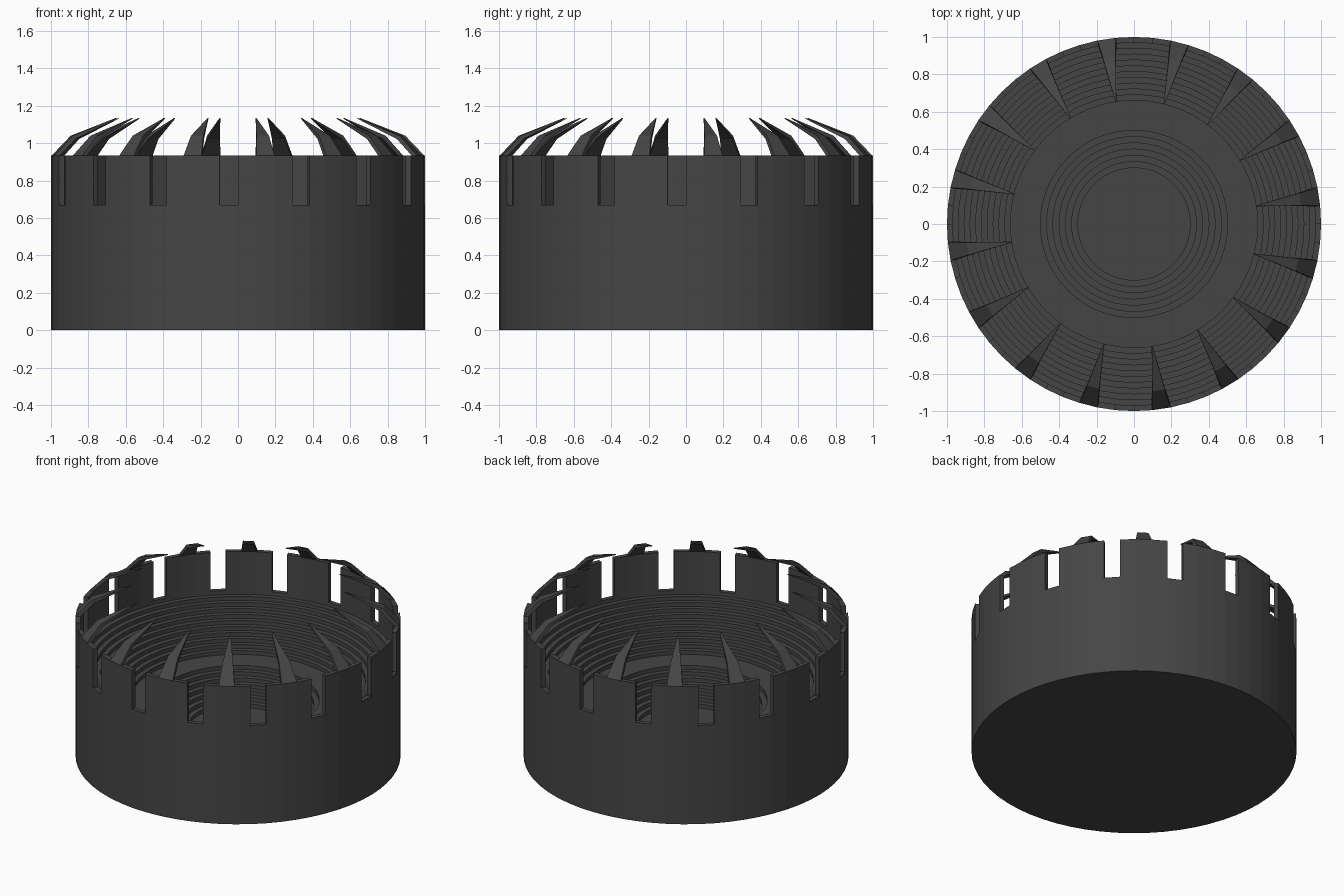
import bpy, bmesh
from math import sin, cos, pi, tau
from mathutils import Matrix, Vector

if "Cube" in bpy.data.objects:
    bpy.data.objects.remove(bpy.data.objects["Cube"], do_unlink=True)

SEGMENTS = 64
BAYS = 16
STEP = tau / SEGMENTS
WALL_IN, LEDGE, RIM = 0.97, 0.67, 0.935
DECK, FIELD = 0.38, 0.19

grey = bpy.data.materials.new("dark_grey")
grey.use_nodes = True
grey.diffuse_color = (0.06, 0.06, 0.06, 1)
grey.node_tree.nodes["Principled BSDF"].inputs["Base Color"].default_value = grey.diffuse_color


def polar(r, angle, z):
    """Point at an angle measured from the front, turning towards +x."""
    return Vector((r * sin(angle), -r * cos(angle), z))


def to_mesh(bm, name):
    bmesh.ops.remove_doubles(bm, verts=bm.verts, dist=0.0001)
    bmesh.ops.recalc_face_normals(bm, faces=bm.faces)
    mesh = bpy.data.meshes.new(name)
    bm.to_mesh(mesh)
    bm.free()
    mesh.materials.append(grey)
    return mesh


def place(mesh, name, angle=0):
    obj = bpy.data.objects.new(name, mesh)
    obj.rotation_euler.z = angle
    bpy.context.collection.objects.link(obj)


def terrace(r0, z0, r1, z1, rows):
    """Stepped profile running inward and down: drop, tread, ..., drop."""
    points = [(r0, z0)]
    rise = (z0 - z1) / (rows + 1)
    run = (r0 - r1) / rows
    for i in range(rows + 1):
        r, z = r0 - i * run, z0 - (i + 1) * rise
        points.append((r, z))
        if i < rows:
            points.append((r - run, z))
    return points


def lathe(profile, name):
    bm = bmesh.new()
    verts = [bm.verts.new(polar(r, 0, z)) for r, z in profile]
    edges = [bm.edges.new(pair) for pair in zip(verts, verts[1:])]
    bmesh.ops.spin(bm, geom=verts + edges, cent=(0, 0, 0), axis=(0, 0, 1),
                   angle=tau, steps=SEGMENTS)
    return to_mesh(bm, name)


def skin_rings(rings, name):
    """Skin a run of equal cross-sections and cap both ends."""
    bm = bmesh.new()
    loops = [[bm.verts.new(p) for p in ring] for ring in rings]
    count = len(loops[0])
    for a, b in zip(loops, loops[1:]):
        for i in range(count):
            j = (i + 1) % count
            bm.faces.new((a[i], a[j], b[j], b[i]))
    bm.faces.new(loops[0])
    bm.faces.new(loops[-1])
    return to_mesh(bm, name)


# Drum with upper terraces, flat deck, lower terraces and field
profile = [(0, 0), (1, 0), (1, LEDGE)]
profile += terrace(WALL_IN, LEDGE, 0.66, DECK, 10)
profile += terrace(0.5, DECK, 0.3, FIELD, 6)
profile.append((0, FIELD))
place(lathe(profile, "bowl"), "bowl")

# Parapet panel: three facets wide, leaving a one-facet gap
panel = skin_rings([[polar(1, k * STEP, LEDGE), polar(1, k * STEP, RIM),
                     polar(WALL_IN, k * STEP, RIM), polar(WALL_IN, k * STEP, LEDGE)]
                    for k in range(4)], "parapet_panel")


# Bent spike: tapers from the middle facet towards the centre
def spike_section(r_out, z_out, r_in, z_in, width):
    middle = 1.5 * STEP
    side = width / 2
    return [polar(r_out, middle - side / r_out, z_out), polar(r_out, middle + side / r_out, z_out),
            polar(r_in, middle + side / r_in, z_in), polar(r_in, middle - side / r_in, z_in)]


spike = skin_rings([spike_section(1, RIM, WALL_IN, RIM, STEP),
                    spike_section(0.9, 1.04, 0.885, 1.022, 0.068),
                    spike_section(0.66, 1.135, 0.658, 1.131, 0.004)], "roof_spike")

for bay in range(BAYS):
    turn = bay * tau / BAYS
    place(panel, f"parapet_panel_{bay + 1}", turn)
    place(spike, f"roof_spike_{bay + 1}", turn)
